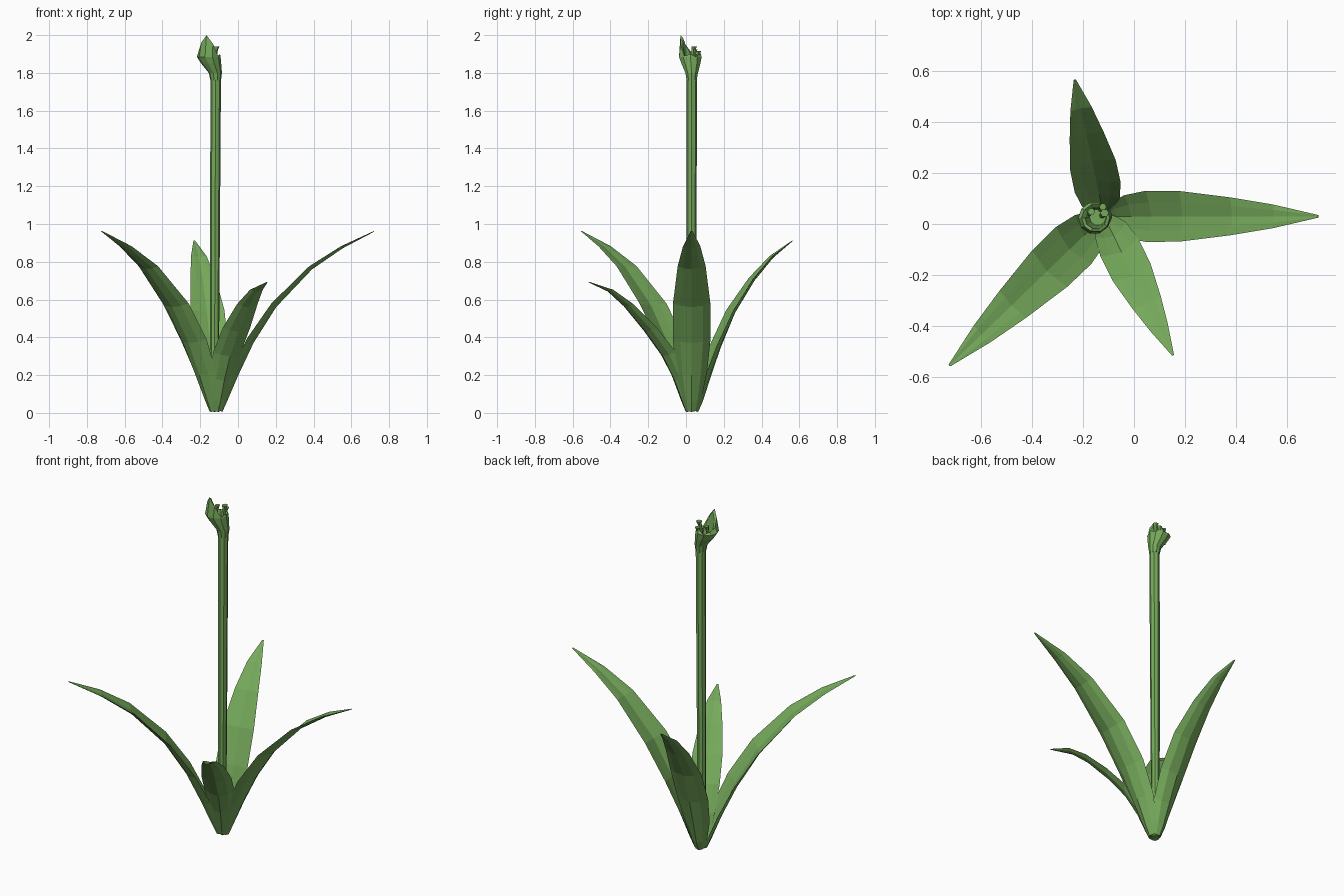
import bpy, bmesh, math
from mathutils import Vector

if "Cube" in bpy.data.objects:
    bpy.data.objects.remove(bpy.data.objects["Cube"])

green = bpy.data.materials.new("leaf_green")
green.diffuse_color = (0.18, 0.40, 0.105, 1)
green.use_nodes = True
green.node_tree.nodes["Principled BSDF"].inputs["Base Color"].default_value = green.diffuse_color
AXIS = Vector((-0.118, 0.03, 0))


def loft(name, rings):
    """Skin closed rings of equal length and cap both ends."""
    bm = bmesh.new()
    vs = [[bm.verts.new(p) for p in r] for r in rings]
    n = len(rings[0])
    for a, b in zip(vs, vs[1:]):
        for i in range(n):
            j = (i + 1) % n
            bm.faces.new((a[i], a[j], b[j], b[i]))
    bm.faces.new(vs[0][::-1])
    bm.faces.new(vs[-1])
    bmesh.ops.recalc_face_normals(bm, faces=bm.faces)
    me = bpy.data.meshes.new(name)
    bm.to_mesh(me)
    bm.free()
    me.materials.append(green)
    ob = bpy.data.objects.new(name, me)
    bpy.context.collection.objects.link(ob)
    return ob


def circle(c, r, n=8, turn=0.0):
    return [Vector(c) + Vector((r * math.cos(turn + math.tau * i / n),
                                r * math.sin(turn + math.tau * i / n), 0)) for i in range(n)]


WIDTH = (0.33, 0.52, 0.82, 1.0, 0.99, 0.74, 0.46, 0.05)
CUP = (0.026, 0.036, 0.046, 0.042, 0.032, 0.022, 0.014, 0.002)
THICK = (0.008, 0.01, 0.013, 0.015, 0.014, 0.012, 0.010, 0.003)


def leaf(name, angle, half_width, path):
    """Cupped blade following a (distance, height) path away from the stem."""
    a = math.radians(angle)
    out = Vector((math.cos(a), math.sin(a), 0))
    side = Vector((-math.sin(a), math.cos(a), 0))
    up = Vector((0, 0, 1))
    rings = []
    for k, (d, z) in enumerate(path):
        d0, z0 = path[max(k - 1, 0)]
        d1, z1 = path[min(k + 1, len(path) - 1)]
        t = Vector((d1 - d0, z1 - z0)).normalized()
        nrm = out * -t.y + up * t.x
        base = AXIS + out * d + up * z
        w = half_width * WIDTH[k]
        ring = []
        for s in (-1, -0.6, 0, 0.6, 1):
            ring.append(base + side * w * s + nrm * CUP[k] * s * s)
        for s in (0.55, 0, -0.55):
            ring.append(base + side * w * s + nrm * (CUP[k] * s * s + THICK[k]))
        for p in ring:
            p.z = max(p.z, 0)
        rings.append(ring)
    return loft(name, rings)


long_path = [(0.035, 0.005), (0.06, 0.06), (0.12, 0.20), (0.20, 0.37),
             (0.32, 0.56), (0.51, 0.76), (0.67, 0.87), (0.84, 0.96)]
leaf("right_leaf", 0, 0.10, long_path)
leaf("front_left_leaf", 224, 0.10, long_path)
leaf("back_leaf", 102, 0.092, [(0.035, 0.005), (0.06, 0.06), (0.10, 0.18), (0.155, 0.34),
                               (0.235, 0.53), (0.34, 0.70), (0.44, 0.82), (0.547, 0.91)])
leaf("front_right_leaf", -63.5, 0.082, [(0.03, 0.005), (0.055, 0.06), (0.10, 0.17), (0.17, 0.30),
                                        (0.27, 0.43), (0.39, 0.56), (0.49, 0.64), (0.608, 0.69)])

# Flower stalk
loft("stalk", [circle((-0.125, 0.03, 0.01), 0.022), circle((-0.122, 0.03, 0.9), 0.026),
               circle((-0.118, 0.03, 1.79), 0.028)])

# Torn bud head: a lopsided cup with an uneven rim and a hollow inside
N = 10
rim_z = (1.90, 1.885, 1.91, 1.885, 1.90, 1.915, 1.96, 2.0, 1.955, 1.89)
rings = [circle((-0.118, 0.03, 1.76), 0.028, N),
         circle((-0.12, 0.03, 1.80), 0.035, N),
         circle((-0.142, 0.026, 1.85), 0.053, N),
         circle((-0.155, 0.023, 1.885), 0.063, N)]
rim = circle((-0.150, 0.023, 0), 0.055, N)
inner = circle((-0.150, 0.023, 0), 0.042, N)
for i, z in enumerate(rim_z):
    rim[i].z = z
    inner[i].z = z - 0.012
rings += [rim, inner, circle((-0.142, 0.026, 1.85), 0.032, N)]
loft("bud_head", rings)

# Short broken flower stems standing in the cup
for i, (x, y, top, r) in enumerate(((-0.118, 0.04, 1.94, 0.014),
                                    (-0.125, 0.064, 1.915, 0.012),
                                    (-0.17, 0.045, 1.925, 0.012))):
    loft(f"bud_stem_{i + 1}", [circle((x - 0.008, y - 0.008, 1.84), r * 0.8, 6),
                               circle((x, y, top - 0.02), r * 0.8, 6),
                               circle((x + 0.003, y + 0.003, top), r * 1.2, 6)])
